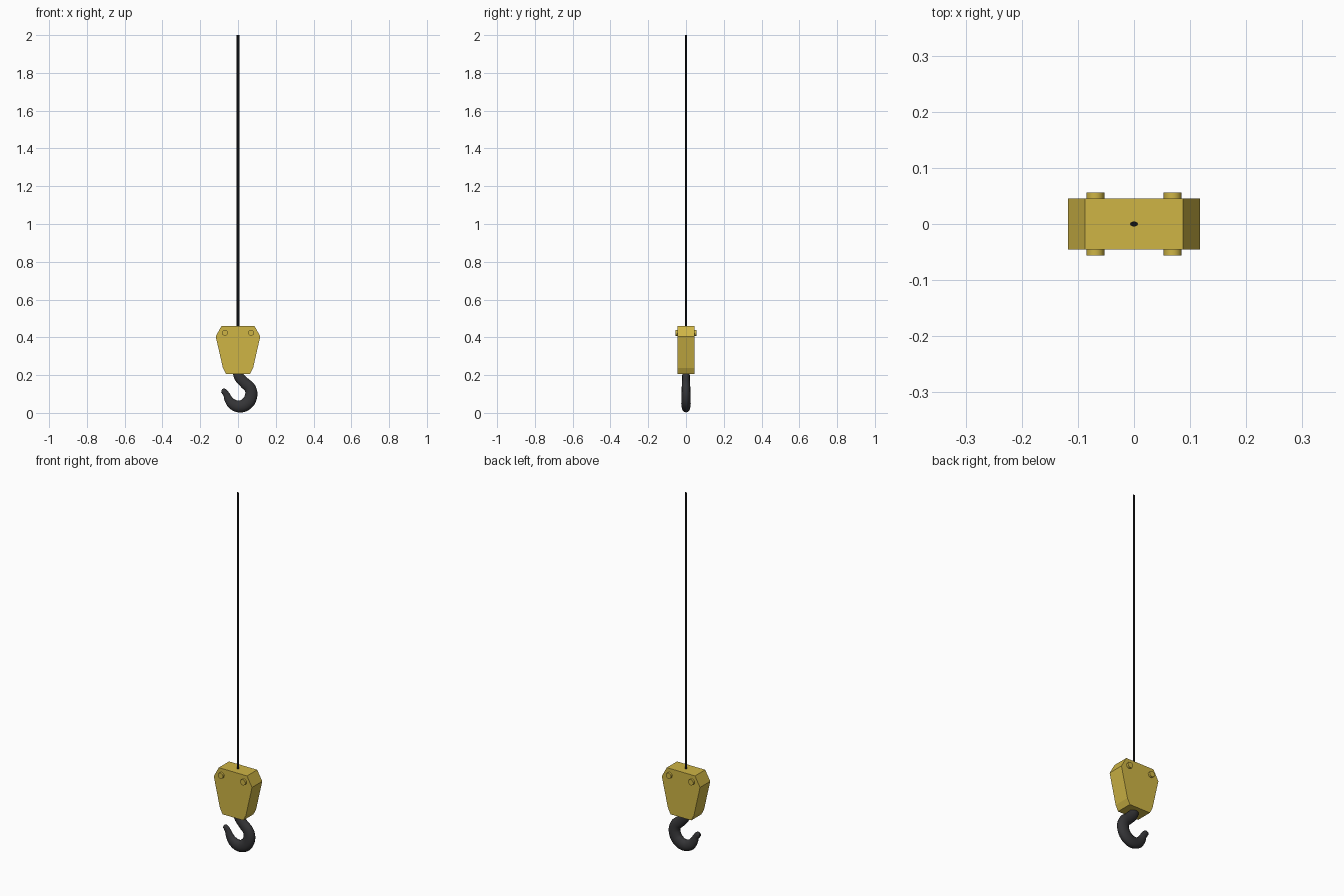
import bpy, bmesh, math

if "Cube" in bpy.data.objects:
    bpy.data.objects.remove(bpy.data.objects["Cube"])


def material(name, color):
    m = bpy.data.materials.new(name)
    m.diffuse_color = color
    m.use_nodes = True
    m.node_tree.nodes["Principled BSDF"].inputs["Base Color"].default_value = m.diffuse_color
    return m


yellow = material("yellow_paint", (0.62, 0.46, 0.06, 1))
steel = material("dark_steel", (0.035, 0.035, 0.038, 1))
black = material("black_cable", (0.006, 0.006, 0.007, 1))


def smooth(obj, angle=40):
    bpy.ops.object.select_all(action='DESELECT')
    obj.select_set(True)
    bpy.context.view_layer.objects.active = obj
    bpy.ops.object.shade_smooth_by_angle(angle=math.radians(angle))


# Pulley block: half outline mirrored, extruded front to back
half = [(0.064, 0.207), (0.080, 0.238), (0.118, 0.405), (0.087, 0.461)]
outline = half + [(-x, z) for x, z in reversed(half)]
bm = bmesh.new()
face = bm.faces.new([bm.verts.new((x, -0.045, z)) for x, z in outline])
ext = bmesh.ops.extrude_face_region(bm, geom=[face])
bmesh.ops.translate(bm, vec=(0, 0.09, 0),
                    verts=[v for v in ext['geom'] if isinstance(v, bmesh.types.BMVert)])
bmesh.ops.recalc_face_normals(bm, faces=bm.faces)
mesh = bpy.data.meshes.new("pulley_block")
bm.to_mesh(mesh)
bm.free()
block = bpy.data.objects.new("pulley_block", mesh)
bpy.context.collection.objects.link(block)
mesh.materials.append(yellow)

# Axle pins through the block
for side, x in (("left", -0.069), ("right", 0.069)):
    bpy.ops.mesh.primitive_cylinder_add(vertices=16, radius=0.016, depth=0.113,
                                        location=(x, 0, 0.424),
                                        rotation=(math.pi / 2, 0, 0))
    pin = bpy.context.object
    pin.name = side + "_pin"
    pin.data.materials.append(yellow)
    smooth(pin)

# Cable, slightly flattened
bpy.ops.mesh.primitive_cylinder_add(vertices=12, radius=0.007, depth=1.55,
                                    location=(0, 0, 1.225))
cable = bpy.context.object
cable.name = "cable"
cable.scale.y = 0.65
cable.data.materials.append(black)
smooth(cable)

# Hook: tapered curve of (x, z, radius), flattened in depth
path = [(0.0, 0.230, 0.026), (0.004, 0.195, 0.027), (0.034, 0.160, 0.029),
        (0.065, 0.128, 0.031), (0.068, 0.084, 0.033), (0.045, 0.048, 0.034),
        (0.008, 0.034, 0.032), (-0.028, 0.046, 0.028), (-0.050, 0.072, 0.022),
        (-0.062, 0.098, 0.017), (-0.076, 0.114, 0.016), (-0.087, 0.117, 0.009)]
curve = bpy.data.curves.new("hook", 'CURVE')
curve.dimensions = '3D'
curve.bevel_depth = 1.0
curve.bevel_resolution = 4
curve.resolution_u = 5
curve.use_fill_caps = True
spline = curve.splines.new('BEZIER')
spline.bezier_points.add(len(path) - 1)
for p, (x, z, r) in zip(spline.bezier_points, path):
    p.co = (x, 0, z)
    p.radius = r
    p.handle_left_type = p.handle_right_type = 'AUTO'
hook = bpy.data.objects.new("hook", curve)
bpy.context.collection.objects.link(hook)
hook.scale.y = 0.74
curve.materials.append(steel)
bpy.ops.object.select_all(action='DESELECT')
hook.select_set(True)
bpy.context.view_layer.objects.active = hook
bpy.ops.object.convert(target='MESH')
smooth(bpy.context.object)
